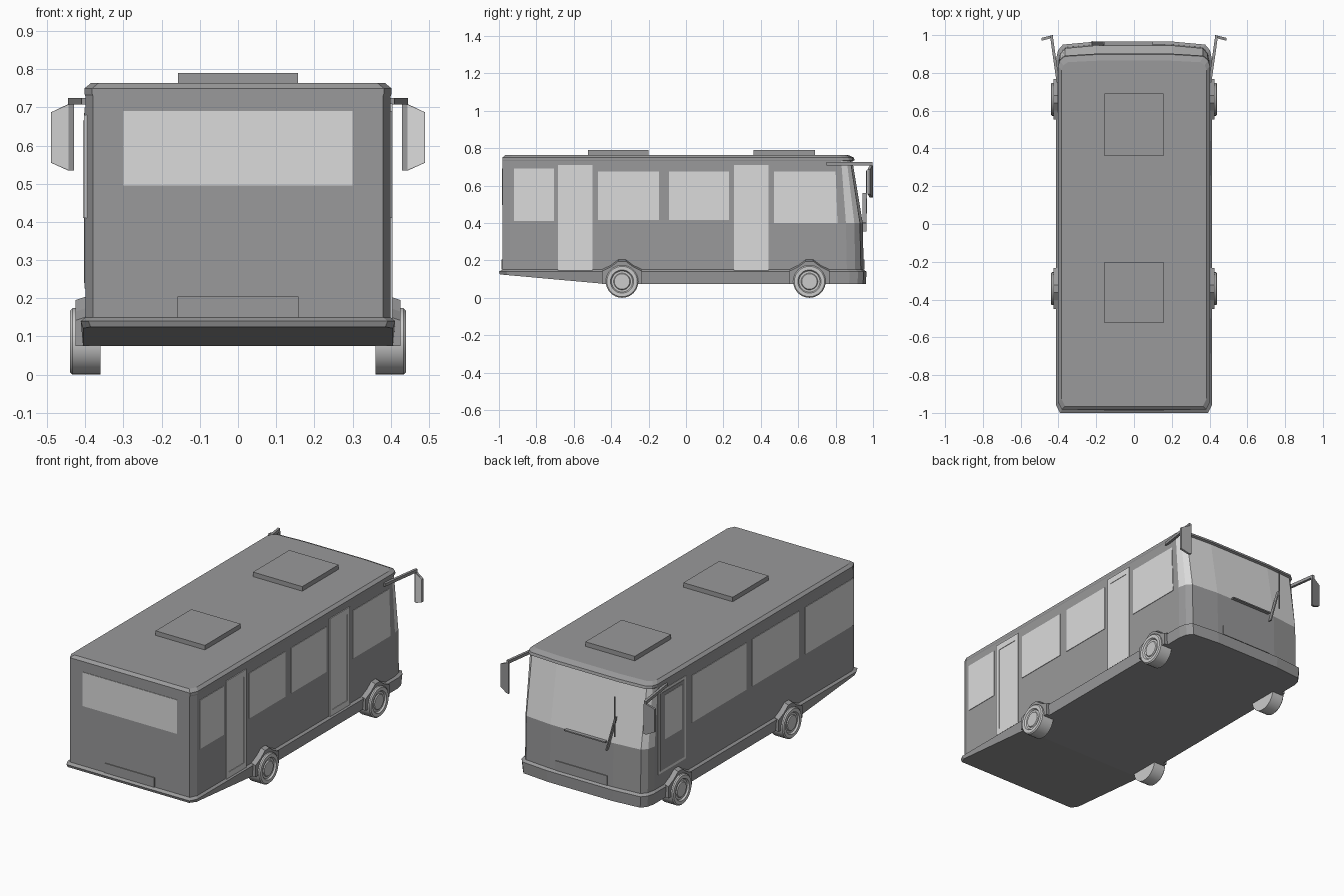
import bpy, bmesh, math

if "Cube" in bpy.data.objects:
    bpy.data.objects.remove(bpy.data.objects["Cube"])


def material(name, r, g, b):
    m = bpy.data.materials.new(name)
    m.diffuse_color = (r, g, b, 1)
    m.use_nodes = True
    m.node_tree.nodes["Principled BSDF"].inputs["Base Color"].default_value = m.diffuse_color
    return m


BODY = material("body grey", 0.32, 0.32, 0.325)
GLASS = material("light grey", 0.71, 0.71, 0.71)
WHEEL = material("wheel grey", 0.6, 0.6, 0.6)


def make(name, verts, faces, *mats):
    me = bpy.data.meshes.new(name)
    me.from_pydata(verts, [], faces)
    for m in mats:
        me.materials.append(m)
    bm = bmesh.new()
    bm.from_mesh(me)
    bmesh.ops.recalc_face_normals(bm, faces=bm.faces)
    bm.to_mesh(me)
    bm.free()
    ob = bpy.data.objects.new(name, me)
    bpy.context.collection.objects.link(ob)
    return ob


def prism(name, pts, axis, d0, d1, mat, warp=None):
    """Extrude a 2D polygon along an axis from d0 to d1."""
    place = {'x': lambda a, b, d: (d, a, b),
             'y': lambda a, b, d: (a, d, b),
             'z': lambda a, b, d: (a, b, d)}[axis]
    n = len(pts)
    vs = [place(a, b, d) for d in (d0, d1) for a, b in pts]
    if warp:
        vs = [warp(*v) for v in vs]
    fs = [list(range(n)), list(range(n, 2 * n))]
    fs += [(i, (i + 1) % n, n + (i + 1) % n, n + i) for i in range(n)]
    return make(name, vs, fs, mat)


def rect(a0, a1, b0, b1):
    return [(a0, b0), (a1, b0), (a1, b1), (a0, b1)]


# Body shell: plan outlines lofted upward
def outline(z, w, yr, yf, c, tail=False):
    half = [(w - 0.02, yr), (w, yr + 0.04), (w, -0.44), (w, yf - c),
            (w - 0.01, yf - c * 0.5), (w - 0.035, yf - c * 0.17), (w - 0.2, yf)]
    pts = half + [(-x, y) for x, y in reversed(half)]
    return [(x, y, z + (max(0, -0.44 - y) * 0.09 if tail else 0)) for x, y in pts]


levels = [(0.075, 0.406, -0.995, 0.962, 0.09, True),   # skirt
          (0.14, 0.412, -1.0, 0.965, 0.09),
          (0.15, 0.40, -0.982, 0.95, 0.09),            # lower wall
          (0.40, 0.40, -0.982, 0.945, 0.09),           # window line
          (0.73, 0.40, -0.982, 0.89, 0.06),            # top of windscreen
          (0.735, 0.402, -0.982, 0.902, 0.06),         # roof lip
          (0.75, 0.402, -0.982, 0.897, 0.06),
          (0.764, 0.385, -0.965, 0.865, 0.05)]
N = 14
verts, faces = [], []
for lv in levels:
    verts += outline(*lv)
for k in range(len(levels) - 1):
    for i in range(N):
        j = (i + 1) % N
        faces.append((k * N + i, k * N + j, k * N + N + j, k * N + N + i))
top = (len(levels) - 1) * N
faces += [[0, 1, 2, 11, 12, 13], list(range(2, 12)), list(range(top, top + N))]
shell = make("bus_body", verts, faces, BODY, GLASS)
for p in shell.data.polygons:      # wraparound windscreen
    if 0.5 < p.center.z < 0.7 and p.center.y > 0.8:
        p.material_index = 1


# Side panels as thin plates
def side_plate(name, side, pts, mat, out=0.003):
    prism(name, pts, 'x', side * 0.396, side * (0.40 + out), mat)


for i, (y0, y1, z0, z1) in enumerate([(-0.92, -0.705, 0.41, 0.69),
                                      (-0.47, -0.145, 0.415, 0.675),
                                      (-0.09, 0.23, 0.415, 0.675)]):
    side_plate(f"right_window_{i}", 1, rect(y0, y1, z0, z1), GLASS)
side_plate("right_front_window", 1,
           [(0.47, 0.40), (0.81, 0.40), (0.80, 0.675), (0.47, 0.675)], GLASS)
for i, (y0, y1) in enumerate([(0.025, 0.52), (-0.45, -0.03), (-0.95, -0.51)]):
    side_plate(f"left_window_{i}", -1, rect(y0, y1, 0.41, 0.68), GLASS)

# Passenger doors with a raised frame
for i, (y0, y1) in enumerate([(-0.685, -0.50), (0.257, 0.44)]):
    side_plate(f"passenger_door_{i}", 1, rect(y0, y1, 0.147, 0.71), GLASS, 0.002)
    for k, r in enumerate([rect(y0, y0 + 0.025, 0.147, 0.71),
                           rect(y1 - 0.025, y1, 0.147, 0.71),
                           rect(y0 + 0.025, y1 - 0.025, 0.147, 0.18),
                           rect(y0 + 0.025, y1 - 0.025, 0.675, 0.71)]):
        side_plate(f"door_frame_{i}_{k}", 1, r, GLASS, 0.005)

# Driver door on the left
side_plate("driver_door_frame", -1, rect(0.575, 0.825, 0.225, 0.70), GLASS, 0.002)
side_plate("driver_door_panel", -1, rect(0.59, 0.81, 0.24, 0.685), BODY, 0.004)
side_plate("driver_door_window", -1, rect(0.615, 0.77, 0.41, 0.665), GLASS, 0.006)

# Rear window and number plate panels
prism("rear_window", rect(-0.30, 0.30, 0.495, 0.69), 'y', -0.985, -0.978, GLASS)
prism("rear_plate_panel", rect(-0.158, 0.158, 0.15, 0.205), 'y', -0.987, -0.979, BODY)
prism("front_plate_panel", rect(-0.165, 0.165, 0.15, 0.205), 'y', 0.946, 0.954, BODY)

# Roof hatches
for i, (y0, y1) in enumerate([(-0.525, -0.20), (0.36, 0.69)]):
    prism(f"roof_hatch_{i}", rect(-0.157, 0.157, y0, y1), 'z', 0.758, 0.79, BODY)

# Wipers
prism("wiper_blade_upright", rect(-0.226, -0.219, 0.45, 0.68), 'y', 0.962, 0.968, BODY)
prism("wiper_arm", [(-0.169, 0.355), (-0.162, 0.355), (-0.219, 0.56), (-0.226, 0.56)],
      'y', 0.945, 0.965, BODY)
prism("wiper_blade_flat", rect(-0.16, 0.10, 0.397, 0.404), 'y', 0.943, 0.965, BODY)

# Wheels and flared arches
profile = [(0.0, 0.36), (0.087, 0.36), (0.087, 0.434), (0.081, 0.44), (0.062, 0.44),
           (0.056, 0.431), (0.045, 0.431), (0.041, 0.436), (0.0, 0.436)]
SEG = 32


def wheel(name, side, y):
    vs = [(side * x, y + r * math.cos(2 * math.pi * s / SEG),
           0.087 + r * math.sin(2 * math.pi * s / SEG))
          for r, x in profile[1:-1] for s in range(SEG)]
    rows = len(profile) - 2
    fs = [(k * SEG + s, k * SEG + (s + 1) % SEG,
           (k + 1) * SEG + (s + 1) % SEG, (k + 1) * SEG + s)
          for k in range(rows - 1) for s in range(SEG)]
    fs += [list(range(SEG)), list(range((rows - 1) * SEG, rows * SEG))]
    ob = make(name, vs, fs, WHEEL)
    bpy.ops.object.select_all(action='DESELECT')
    ob.select_set(True)
    bpy.context.view_layer.objects.active = ob
    bpy.ops.object.shade_smooth_by_angle(angle=math.radians(30))


for side, tag in ((1, "right"), (-1, "left")):
    for y, end in ((-0.342, "rear"), (0.66, "front")):
        wheel(f"{end}_{tag}_wheel", side, y)
        arch = [(y - 0.108, 0.075), (y + 0.108, 0.075), (y + 0.108, 0.142),
                (y + 0.06, 0.165), (y + 0.02, 0.195), (y - 0.02, 0.195),
                (y - 0.06, 0.165), (y - 0.108, 0.142)]
        prism(f"{end}_{tag}_arch", arch, 'x', side * 0.39, side * 0.426, BODY,
              lambda a, b, c, s=side: (a, b, c + (0.012 if abs(a) < 0.4 and c > 0.1 else 0)))

    # Mirror arm, housing and glass
    arm = [(0.395, 0.75), (0.41, 0.75), (0.445, 0.998), (0.43, 0.998)]
    prism(f"{tag}_mirror_arm", [(side * x, y) for x, y in arm], 'z', 0.708, 0.725, BODY)

    def swing(x, y, z):
        return (x, y - (abs(x) - 0.43) * 0.25, z)
    case = [(0.43, 0.535), (0.446, 0.535), (0.49, 0.555),
            (0.49, 0.687), (0.446, 0.708), (0.43, 0.708)]
    prism(f"{tag}_mirror_case", [(side * x, z) for x, z in case], 'y', 0.988, 1.0, BODY, swing)
    pane = [(0.444, 0.537), (0.489, 0.556), (0.489, 0.686), (0.444, 0.706)]
    prism(f"{tag}_mirror_glass", [(side * x, z) for x, z in pane], 'y', 0.985, 0.989, GLASS, swing)
